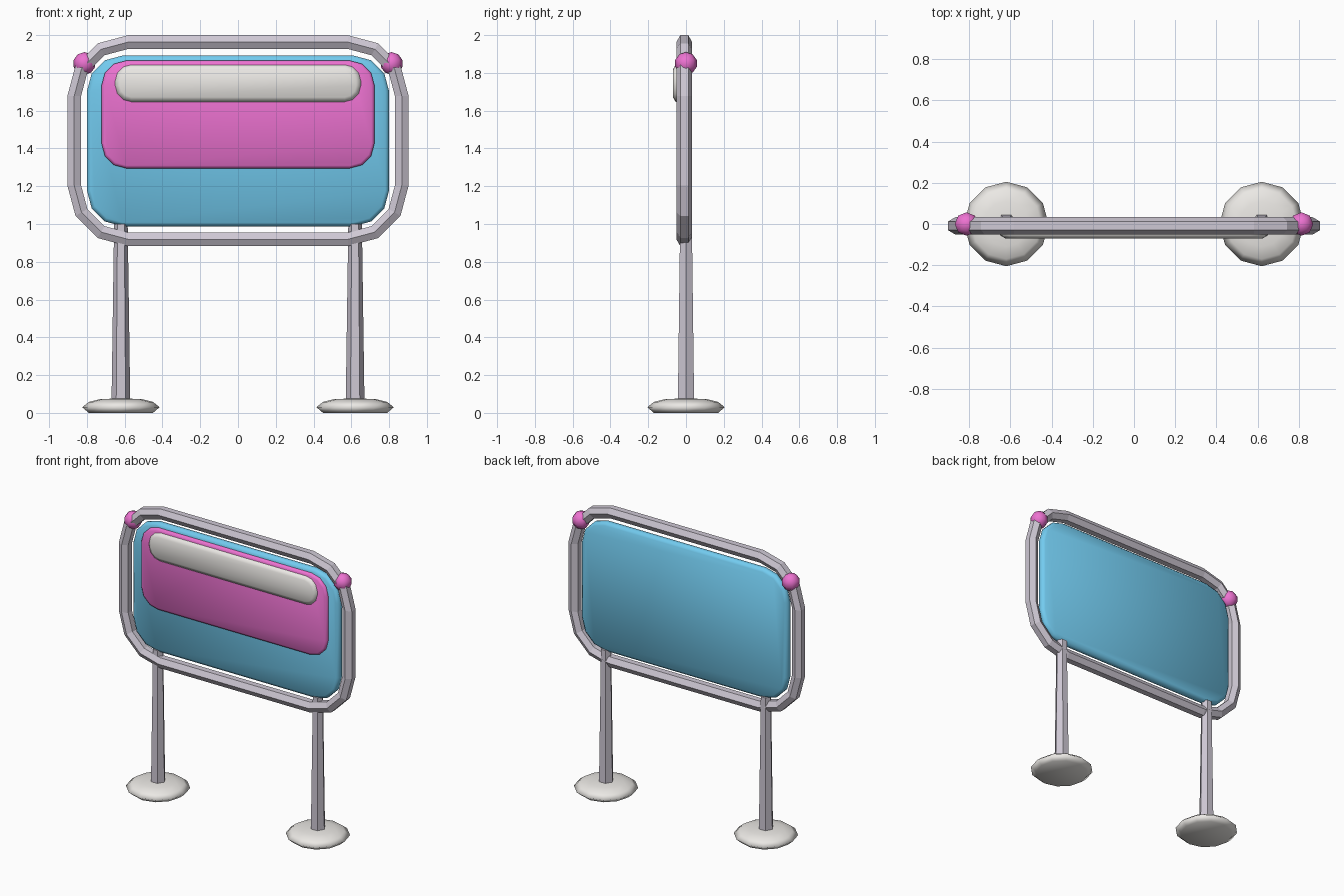
import bpy, bmesh
from math import sin, cos, pi, radians

if "Cube" in bpy.data.objects:
    bpy.data.objects.remove(bpy.data.objects["Cube"])


def material(name, rgb):
    m = bpy.data.materials.new(name)
    m.diffuse_color = (*rgb, 1)
    m.use_nodes = True
    m.node_tree.nodes["Principled BSDF"].inputs["Base Color"].default_value = m.diffuse_color
    return m


METAL = material("pale_metal", (0.62, 0.58, 0.66))
BLUE = material("blue", (0.17, 0.60, 0.87))
PINK = material("pink", (0.85, 0.17, 0.64))
WHITE = material("off_white", (0.83, 0.81, 0.78))


def rounded_rect(hw, hh, r, zc, y, steps=3):
    """Points of a rounded rectangle in the xz plane."""
    pts = []
    for q, (sx, sz) in enumerate(((1, 1), (-1, 1), (-1, -1), (1, -1))):
        for i in range(steps + 1):
            a = pi / 2 * (q + i / steps)
            pts.append((sx * (hw - r) + r * cos(a), y, zc + sz * (hh - r) + r * sin(a)))
    return pts


def circle(r, x, z, n):
    return [(x + r * cos(2 * pi * i / n), r * sin(2 * pi * i / n), z) for i in range(n)]


def skin(name, rings, mat, closed=False, smooth=False):
    """Bridge matching rings; cap the ends, or join last to first."""
    bm = bmesh.new()
    loops = [[bm.verts.new(p) for p in ring] for ring in rings]
    n = len(loops[0])
    pairs = list(zip(loops, loops[1:]))
    if closed:
        pairs.append((loops[-1], loops[0]))
    else:
        bm.faces.new(loops[0])
        bm.faces.new(loops[-1])
    for a, b in pairs:
        for i in range(n):
            j = (i + 1) % n
            bm.faces.new((a[i], a[j], b[j], b[i]))
    bmesh.ops.recalc_face_normals(bm, faces=bm.faces)
    me = bpy.data.meshes.new(name)
    bm.to_mesh(me)
    bm.free()
    me.materials.append(mat)
    for p in me.polygons:
        p.use_smooth = smooth
    ob = bpy.data.objects.new(name, me)
    bpy.context.collection.objects.link(ob)
    return ob


def slab(name, hw, hh, r, zc, layers, mat):
    """Rounded board from (inset, y) layers."""
    return skin(name, [rounded_rect(hw - d, hh - d, r - d, zc, y) for d, y in layers],
                mat, smooth=True)


# Frame: hexagonal tube swept round a rounded rectangle
tube = []
for k in range(6):
    a = radians(30 + 60 * k)
    d, y = 0.042 * cos(a), -0.009 + 0.042 * sin(a)
    tube.append(rounded_rect(0.867 + d, 0.522 + d, 0.285 + d, 1.441, y))
skin("frame", tube, METAL, closed=True)

# Sign boards stacked towards the front
slab("back_board", 0.80, 0.452, 0.19, 1.44,
     [(0.02, -0.03), (0, -0.015), (0, 0.01), (0.02, 0.026)], BLUE)
slab("pink_panel", 0.722, 0.285, 0.13, 1.58,
     [(0.015, -0.05), (0, -0.04), (0, -0.02)], PINK)
slab("white_bar", 0.65, 0.098, 0.085, 1.745,
     [(0.025, -0.07), (0, -0.055), (0, -0.035)], WHITE)

for side, s in (("left", -1), ("right", 1)):
    # Tapered hexagonal leg
    skin(side + "_leg", [circle(0.05, s * 0.62, 0.03, 6), circle(0.036, s * 0.62, 1.0, 6)], METAL)
    # Domed round foot
    foot = [(0.17, 0), (0.205, 0.03), (0.17, 0.058), (0.11, 0.073), (0.03, 0.076)]
    skin(side + "_foot", [circle(r, s * 0.62, z, 12) for r, z in foot], WHITE, smooth=True)
    # Corner knob on the frame
    bpy.ops.mesh.primitive_uv_sphere_add(segments=8, ring_count=5, radius=0.06,
                                         location=(s * 0.813, 0, 1.85))
    knob = bpy.context.object
    knob.name = side + "_knob"
    knob.data.materials.append(PINK)
    bpy.ops.object.shade_smooth()
